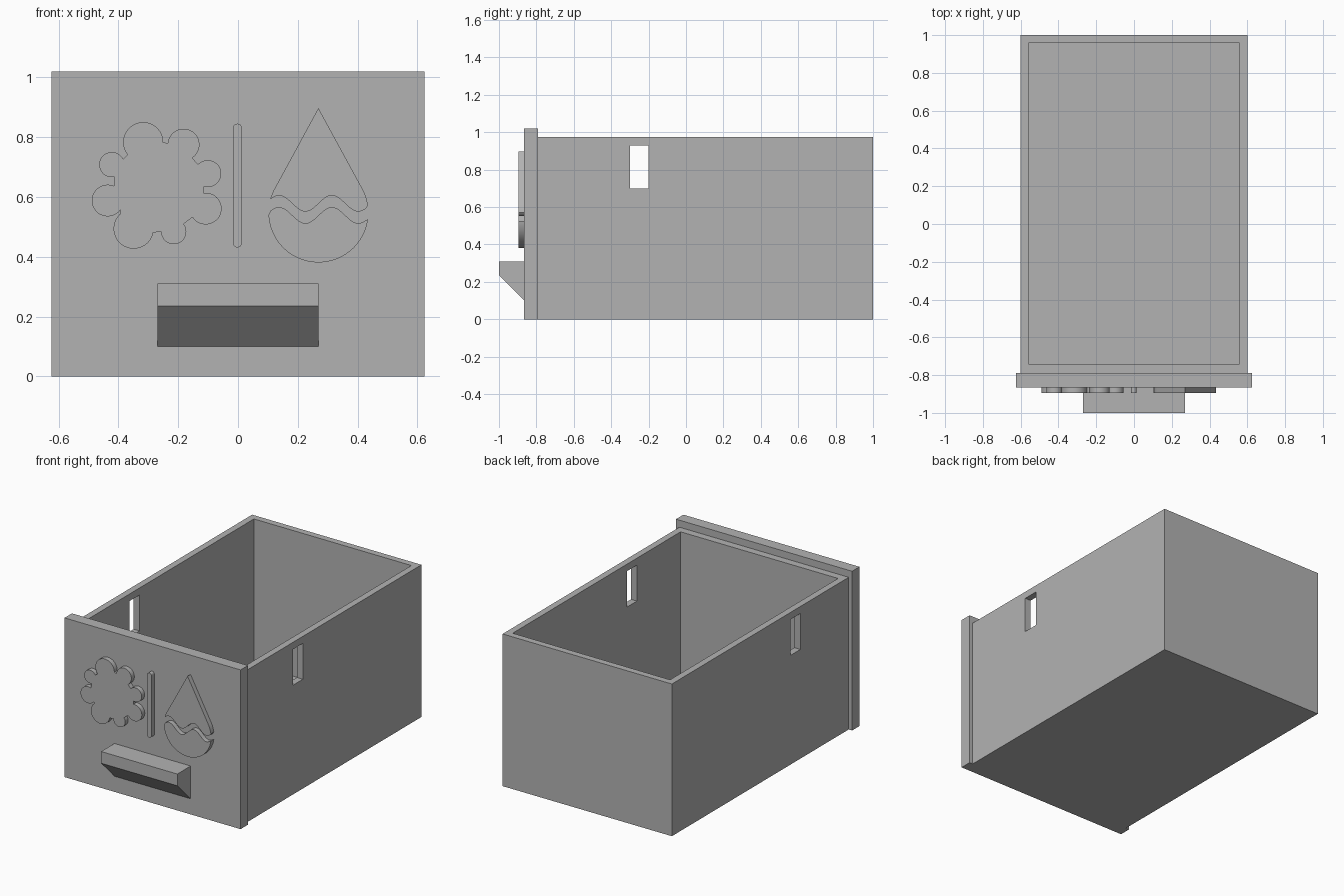
import bpy, bmesh
from math import sin, cos, pi, radians, hypot, atan2, asin
from mathutils import Vector

old = bpy.data.objects.get("Cube")
if old:
    bpy.data.objects.remove(old, do_unlink=True)

grey = bpy.data.materials.new("plain grey")
grey.use_nodes = True
tone = (0.45, 0.45, 0.45, 1)
grey.diffuse_color = tone
grey.node_tree.nodes["Principled BSDF"].inputs["Base Color"].default_value = tone

FACE = -0.865      # front of the panel
BACK = -0.79       # back of the panel, front of the box
RELIEF = 0.03      # height of the raised ornaments


def finish(bm, name, smooth=False):
    bmesh.ops.recalc_face_normals(bm, faces=bm.faces)
    mesh = bpy.data.meshes.new(name)
    bm.to_mesh(mesh)
    bm.free()
    mesh.materials.append(grey)
    obj = bpy.data.objects.new(name, mesh)
    bpy.context.scene.collection.objects.link(obj)
    if smooth:
        bpy.ops.object.select_all(action="DESELECT")
        obj.select_set(True)
        bpy.context.view_layer.objects.active = obj
        bpy.ops.object.shade_smooth_by_angle(angle=radians(30))
    return obj


def prism(name, points, push, smooth=False):
    """Extrude a closed outline of 3D points along a vector."""
    bm = bmesh.new()
    face = bm.faces.new([bm.verts.new(p) for p in points])
    result = bmesh.ops.extrude_face_region(bm, geom=[face], use_keep_orig=True)
    moved = [v for v in result["geom"] if isinstance(v, bmesh.types.BMVert)]
    bmesh.ops.translate(bm, verts=moved, vec=Vector(push))
    return finish(bm, name, smooth)


def box(name, low, high):
    (x0, y0, z0), (x1, y1, z1) = low, high
    base = [(x0, y0, z0), (x1, y0, z0), (x1, y1, z0), (x0, y1, z0)]
    return prism(name, base, (0, 0, z1 - z0))


def relief(name, outline):
    return prism(name, [(x, FACE, z) for x, z in outline], (0, -RELIEF, 0), True)


def arc(cx, cz, r, start, end, steps):
    angles = [start + (end - start) * i / steps for i in range(steps + 1)]
    return [(cx + r * cos(a), cz + r * sin(a)) for a in angles]


def cut(target, cutter):
    cutter.hide_render = True
    cutter.hide_viewport = True
    mod = target.modifiers.new(cutter.name, "BOOLEAN")
    mod.operation = "DIFFERENCE"
    mod.solver = "EXACT"
    mod.object = cutter


# Open box with a slot through both side walls
tray = box("drawer_box", (-0.6, BACK, 0), (0.6, 1, 0.975))
cut(tray, box("cavity_cutter", (-0.558, -0.742, 0.042), (0.558, 0.958, 1.2)))
cut(tray, box("slot_cutter", (-0.8, -0.3, 0.7), (0.8, -0.2, 0.93)))

# Front panel and its sloped pull
box("front_panel", (-0.624, FACE, 0), (0.624, BACK, 1.02))
pull = [(FACE, 0.31), (-1, 0.31), (-1, 0.235), (FACE, 0.1)]
prism("pull_handle", [(-0.27, y, z) for y, z in pull], (0.54, 0, 0))

# Raised blossom: lobes around a disc, listed clockwise from the top
bx, bz, disc = -0.266, 0.634, 0.147
lobes = [(-0.317, 0.783, 0.067), (-0.182, 0.775, 0.053),
         (-0.101, 0.678, 0.045), (-0.108, 0.561, 0.053),
         (-0.215, 0.484, 0.042), (-0.349, 0.494, 0.067),
         (-0.436, 0.588, 0.053), (-0.422, 0.708, 0.042)]
blossom = []
for cx, cz, r in lobes:
    inward = atan2(bz - cz, bx - cx)
    ring = arc(cx, cz, r, inward, inward - 2 * pi, 56)
    blossom += [p for p in ring if hypot(p[0] - bx, p[1] - bz) > disc]
relief("raised_blossom", blossom)

# Raised divider bar with round ends
relief("raised_bar", arc(-0.002, 0.83, 0.015, 0, pi, 14)
       + arc(-0.002, 0.446, 0.015, pi, 2 * pi, 14))

# Raised drop split by a wavy gap
dx, dz, radius, apex = 0.269, 0.548, 0.167, 0.897
tangent = asin(radius / (apex - dz))


def wave(level, x0, x1, steps=48):
    xs = [x0 + (x1 - x0) * i / steps for i in range(steps + 1)]
    return [(x, level + 0.027 * cos(2 * pi * (x - 0.314) / 0.177)) for x in xs]


right = arc(dx, dz, radius, radians(8), tangent, 8)
left = arc(dx, dz, radius, pi - tangent, radians(165), 8)
relief("drop_top", right + [(dx, apex)] + left
       + wave(0.578, left[-1][0], right[0][0])[1:-1])

bowl = arc(dx, dz, radius, radians(183), radians(352), 48)
relief("drop_bottom", bowl + wave(0.539, bowl[-1][0], bowl[0][0])[1:-1])
